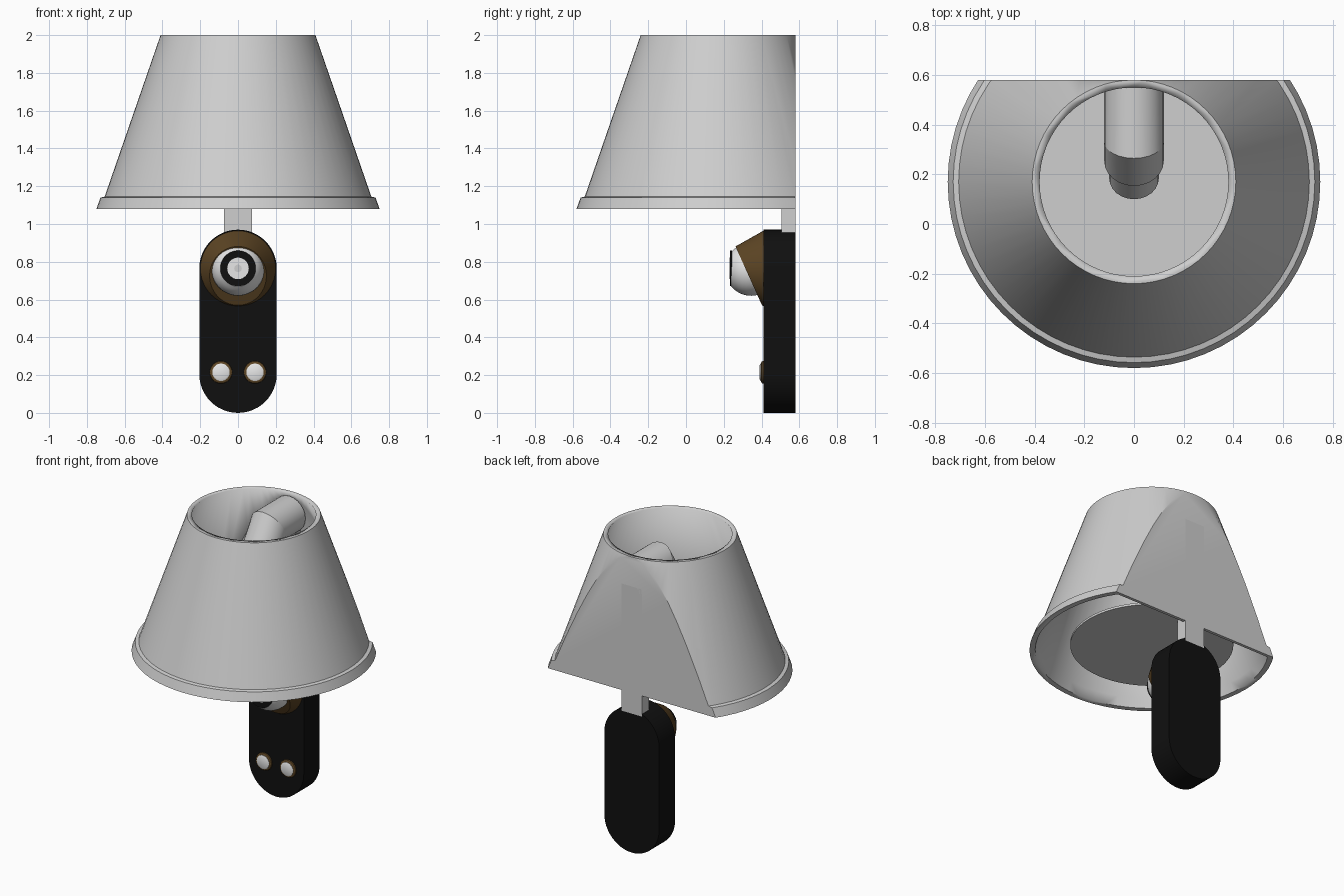
import bpy, bmesh, math
from mathutils import Vector, Matrix

if "Cube" in bpy.data.objects:
    bpy.data.objects.remove(bpy.data.objects["Cube"])


def material(name, rgb, rough=0.6):
    m = bpy.data.materials.new(name)
    m.use_nodes = True
    m.diffuse_color = (*rgb, 1)
    node = m.node_tree.nodes["Principled BSDF"]
    node.inputs["Base Color"].default_value = (*rgb, 1)
    node.inputs["Roughness"].default_value = rough
    return m


GREY = material("light grey", (0.62, 0.62, 0.62))
WHITE = material("white", (0.8, 0.8, 0.8))
BLACK = material("black", (0.005, 0.005, 0.005))
BRONZE = material("bronze", (0.11, 0.06, 0.018))
FRONT = Matrix.Rotation(math.pi / 2, 4, "X")   # turns local +z to face -y


def finish(name, bm, mat, smooth=True):
    bmesh.ops.recalc_face_normals(bm, faces=bm.faces)
    me = bpy.data.meshes.new(name)
    bm.to_mesh(me)
    bm.free()
    ob = bpy.data.objects.new(name, me)
    bpy.context.collection.objects.link(ob)
    me.materials.append(mat)
    if smooth:
        bpy.ops.object.select_all(action="DESELECT")
        ob.select_set(True)
        bpy.context.view_layer.objects.active = ob
        bpy.ops.object.shade_smooth_by_angle(angle=math.radians(35))
    return ob


def cut(bm, co, no):
    """Remove everything beyond a plane and cap the opening."""
    geom = bm.verts[:] + bm.edges[:] + bm.faces[:]
    r = bmesh.ops.bisect_plane(bm, geom=geom, plane_co=co, plane_no=no, clear_outer=True)
    edges = [e for e in r["geom_cut"] if isinstance(e, bmesh.types.BMEdge)]
    bmesh.ops.holes_fill(bm, edges=edges, sides=0)


def lathe(profile, place, steps=64):
    """Closed solid from (radius, height) points about local z."""
    bm = bmesh.new()
    rings = []
    for r, h in profile:
        rings.append([bm.verts.new((r * math.cos(a), r * math.sin(a), h))
                      for a in (math.tau * i / steps for i in range(steps))])
    for lo, hi in zip(rings, rings[1:]):
        for i in range(steps):
            j = (i + 1) % steps
            bm.faces.new((lo[i], lo[j], hi[j], hi[i]))
    bm.faces.new(rings[0][::-1])
    bm.faces.new(rings[-1])
    bm.transform(place)
    return bm


def box(name, lo, hi, mat):
    bm = bmesh.new()
    bmesh.ops.create_cube(bm, size=1)
    lo, hi = Vector(lo), Vector(hi)
    bm.transform(Matrix.Translation((lo + hi) / 2) @ Matrix.Diagonal((*(hi - lo), 1)))
    return finish(name, bm, mat, False)


# Shade: hollow cone with a lip, sliced flat against the wall
axis = Matrix.Translation((0, 0.17, 0))
bm = lathe([(0.75, 1.08), (0.728, 1.14), (0.706, 1.145), (0.41, 2.0)], axis)
cut(bm, (0, 0.58, 0), (0, 1, 0))
shade = finish("shade", bm, GREY)
bm = lathe([(0.745, 1.0), (0.693, 1.14), (0.38, 2.0), (0.38, 2.1)], axis)
cut(bm, (0, 0.56, 0), (0, 1, 0))
hollow = finish("shade_hollow_cutter", bm, GREY)
hollow.hide_render = True
hollow.display_type = "WIRE"
mod = shade.modifiers.new("hollow", "BOOLEAN")
mod.operation, mod.solver, mod.object = "DIFFERENCE", "EXACT", hollow
bpy.context.view_layer.objects.active = shade
bpy.ops.object.modifier_apply(modifier=mod.name)
bpy.data.objects.remove(hollow)

# Diffuser disc inside the shade
bm = lathe([(0.5, 1.115), (0.5, 1.13)], axis)
cut(bm, (0, 0.56, 0), (0, 1, 0))
finish("diffuser", bm, GREY)

# Stem from the wall plate up to the bulb holder
box("stem", (-0.075, 0.505, 0.94), (0.075, 0.58, 1.8), GREY)

# Bulb holder: a level pipe mitred to a sloping pipe with a thinner socket
bend = Vector((0, 0.33, 1.86))
slope = Vector((0, -0.54, -0.84)).normalized()
mitre = (slope - Vector((0, 1, 0))).normalized()
bm = lathe([(0.12, -0.22), (0.12, 0.3)], Matrix.Translation(bend) @ FRONT, 24)
cut(bm, bend, mitre)
finish("holder_elbow", bm, GREY)
tilt = Matrix.Translation(bend) @ slope.to_track_quat("Z", "Y").to_matrix().to_4x4()
bm = lathe([(0.12, -0.2), (0.12, 0.14)], tilt, 24)
cut(bm, bend, -mitre)
finish("holder_sleeve", bm, GREY)
finish("holder_socket", lathe([(0.1, 0.1), (0.1, 0.27)], tilt, 24), GREY)

# Wall plate: an upright rounded slab
bm = bmesh.new()
outline = []
for centre, start in ((0.765, 0), (0.205, math.pi)):
    for i in range(25):
        a = start + math.pi * i / 24
        outline.append(bm.verts.new((0.205 * math.cos(a), 0.58, centre + 0.205 * math.sin(a))))
face = bm.faces.new(outline)
ext = bmesh.ops.extrude_face_region(bm, geom=[face])
bmesh.ops.translate(bm, vec=(0, -0.17, 0),
                    verts=[v for v in ext["geom"] if isinstance(v, bmesh.types.BMVert)])
if not face.is_valid or len(bm.faces) < len(outline) + 2:
    bm.faces.new(outline)
finish("wall_plate", bm, BLACK)


def facing(x, y, z):
    return Matrix.Translation((x, y, z)) @ FRONT


# Reading light: cone collar with a slanted mouth
bm = lathe([(0.2, 0), (0.195, 0.01), (0.105, 0.17)], facing(0, 0.412, 0.765), 48)
cut(bm, (0, 0.26, 0.885), (0, -0.31, -0.14))
finish("light_collar", bm, BRONZE)

# Reading light: ball with a flattened front
arc = [math.radians(-80 + 10 * i) for i in range(13)] + [math.asin(0.107 / 0.14)]
ball = [(0.14 * math.cos(a), 0.14 * math.sin(a)) for a in arc]
finish("light_ball", lathe(ball, facing(0, 0.345, 0.76), 48), WHITE)
finish("light_bezel", lathe([(0.094, 0), (0.094, 0.009)], facing(0, 0.243, 0.765), 48), BLACK)
finish("light_lens", lathe([(0.057, 0), (0.057, 0.004)], facing(0, 0.235, 0.765), 32), WHITE)
finish("light_centre", lathe([(0.02, 0), (0.02, 0.002)], facing(0, 0.231, 0.765), 24), GREY)

# Two push buttons, each in a bronze ring
for side, x in (("right", -0.09), ("left", 0.09)):
    finish("button_ring_" + side,
           lathe([(0.06, 0), (0.058, 0.01), (0.05, 0.015)], facing(x, 0.412, 0.215), 32), BRONZE)
    finish("button_" + side,
           lathe([(0.046, 0), (0.046, 0.018), (0.038, 0.022)], facing(x, 0.412, 0.215), 32), WHITE)
